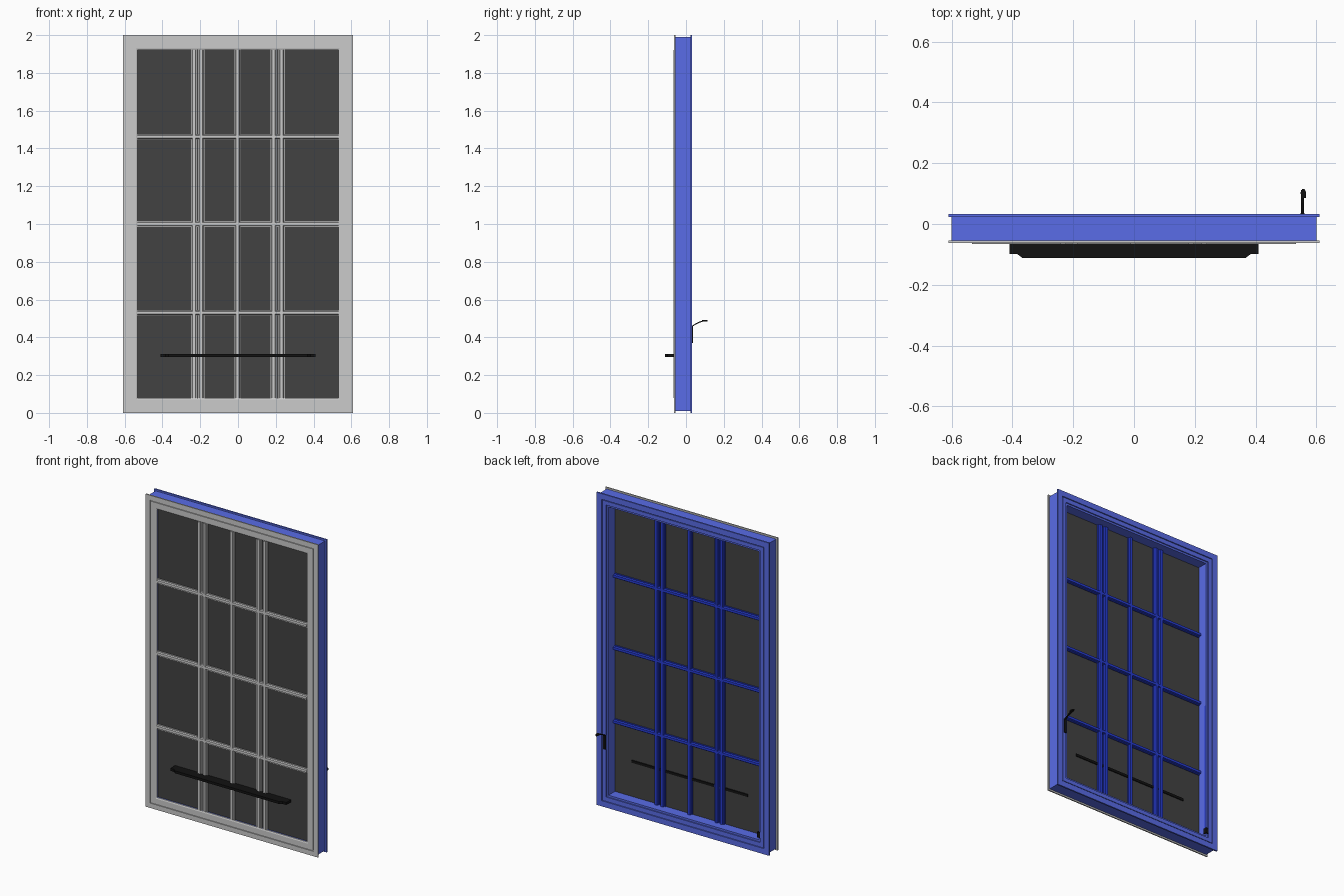
import bpy, bmesh
from mathutils import Vector

if "Cube" in bpy.data.objects:
    bpy.data.objects.remove(bpy.data.objects["Cube"])


def material(name, rgb):
    m = bpy.data.materials.new(name)
    m.diffuse_color = (*rgb, 1)
    m.use_nodes = True
    m.node_tree.nodes["Principled BSDF"].inputs["Base Color"].default_value = m.diffuse_color
    return m


BLUE = material("frame_blue", (0.10, 0.15, 0.80))
DEEP = material("bar_blue", (0.02, 0.045, 0.65))
GLASS = material("dark_glass", (0.055, 0.055, 0.055))
BLACK = material("black", (0.006, 0.006, 0.006))

W, H, RIM = 0.61, 2.0, 0.078      # half width, height, frame border
GLASS_Y = -0.046


def finish(name, bm, mat=None):
    bmesh.ops.recalc_face_normals(bm, faces=bm.faces)
    me = bpy.data.meshes.new(name)
    bm.to_mesh(me)
    bm.free()
    ob = bpy.data.objects.new(name, me)
    bpy.context.collection.objects.link(ob)
    if mat:
        me.materials.append(mat)
    return ob


def ring(name, profile, mat=None):
    """Sweep a closed (inset, y) profile round the rectangle with mitred corners."""
    bm = bmesh.new()
    loops = []
    for sx, top in ((-1, 0), (1, 0), (1, 1), (-1, 1)):
        loops.append([bm.verts.new((sx * (W - i), y, H - i if top else i))
                      for i, y in profile])
    n = len(profile)
    for c in range(4):
        a, b = loops[c], loops[(c + 1) % 4]
        for k in range(n):
            bm.faces.new((a[k], a[(k + 1) % n], b[(k + 1) % n], b[k]))
    return finish(name, bm, mat)


def prism(name, points, offset, mat=None):
    """Extrude a flat outline along an offset vector."""
    bm = bmesh.new()
    face = bm.faces.new([bm.verts.new(p) for p in points])
    ext = bmesh.ops.extrude_face_region(bm, geom=[face])
    verts = [v for v in ext["geom"] if isinstance(v, bmesh.types.BMVert)]
    bmesh.ops.translate(bm, verts=verts, vec=Vector(offset))
    return finish(name, bm, mat)


def box(name, lo, hi, mat=None):
    pts = [(lo[0], lo[1], lo[2]), (hi[0], lo[1], lo[2]),
           (hi[0], hi[1], lo[2]), (lo[0], hi[1], lo[2])]
    return prism(name, pts, (0, 0, hi[2] - lo[2]), mat)


def glazing_bar(name, vertical, pos, half, y_tip, mat=None):
    """Stepped moulding standing on the glass."""
    mid = GLASS_Y + 0.5 * (y_tip - GLASS_Y)
    right = [(half, GLASS_Y), (half, mid), (half * 0.7, mid), (half * 0.5, y_tip)]
    prof = right + [(-a, y) for a, y in reversed(right)]
    if vertical:
        pts = [(pos + a, y, RIM) for a, y in prof]
        return prism(name, pts, (0, 0, H - 2 * RIM), mat)
    pts = [(-W + RIM, y, pos + a) for a, y in prof]
    return prism(name, pts, (2 * (W - RIM), 0, 0), mat)


# Main frame: back flange, stepped sash and reveal
ring("back_frame", [(0, .023), (0, .033), (.036, .033), (.036, .026), (.041, .026),
                    (.041, .030), (.066, .030), (.066, .023), (RIM, .023),
                    (RIM, -.055), (.01, -.055), (.01, .023)], BLUE)
# Front trim with a shadow groove
ring("front_trim", [(0, -.055), (0, -.063), (.031, -.063), (.031, -.057), (.036, -.057),
                    (.036, -.063), (.070, -.063), (RIM, -.060), (RIM, -.055)])

# Glass pane
box("glass_pane", (-W + RIM, GLASS_Y - .004, RIM), (W - RIM, GLASS_Y + .004, H - RIM), GLASS)

# Glazing bars, grey in front and blue behind
for side, tip, mat in (("front", -.065, None), ("back", -.024, DEEP)):
    for i, x in enumerate((-.233, -.195, -.002, .188, .231)):
        glazing_bar(f"{side}_vertical_bar_{i + 1}", True, x, .0165, tip, mat)
    for i, z in enumerate((.53, 1.0, 1.462)):
        glazing_bar(f"{side}_cross_bar_{i + 1}", False, z, .0155, tip, mat)

# Horizontal front rail with chamfered nose, passing through the glass
half = [(.41, -.036), (.41, -.098), (.385, -.098), (.368, -.111)]
outline = half + [(-x, y) for x, y in reversed(half)]
prism("front_rail", [(x, y, .296) for x, y in outline], (0, 0, .016), BLACK)

# Lever handle: back plate, curved arm and wider tip
box("handle_plate", (.547, .029, .37), (.561, .036, .462), BLACK)
curve = [(.028, .456), (.05, .470), (.07, .480), (.09, .486), (.112, .490)]
arm = [(.549, y, z + .003) for y, z in curve] + [(.549, y, z - .003) for y, z in reversed(curve)]
prism("handle_arm", arm, (.010, 0, 0), BLACK)
tip = [(.549, .085), (.565, .085), (.566, .105), (.561, .115), (.553, .115), (.548, .105)]
prism("handle_tip", [(x, y, .484) for x, y in tip], (0, 0, .008), BLACK)

# Slim rod and catch on the opposite jamb
box("jamb_rod", (-.535, .014, .12), (-.529, .020, .96), DEEP)
box("jamb_catch", (-.545, .010, .095), (-.525, .032, .13), BLACK)
